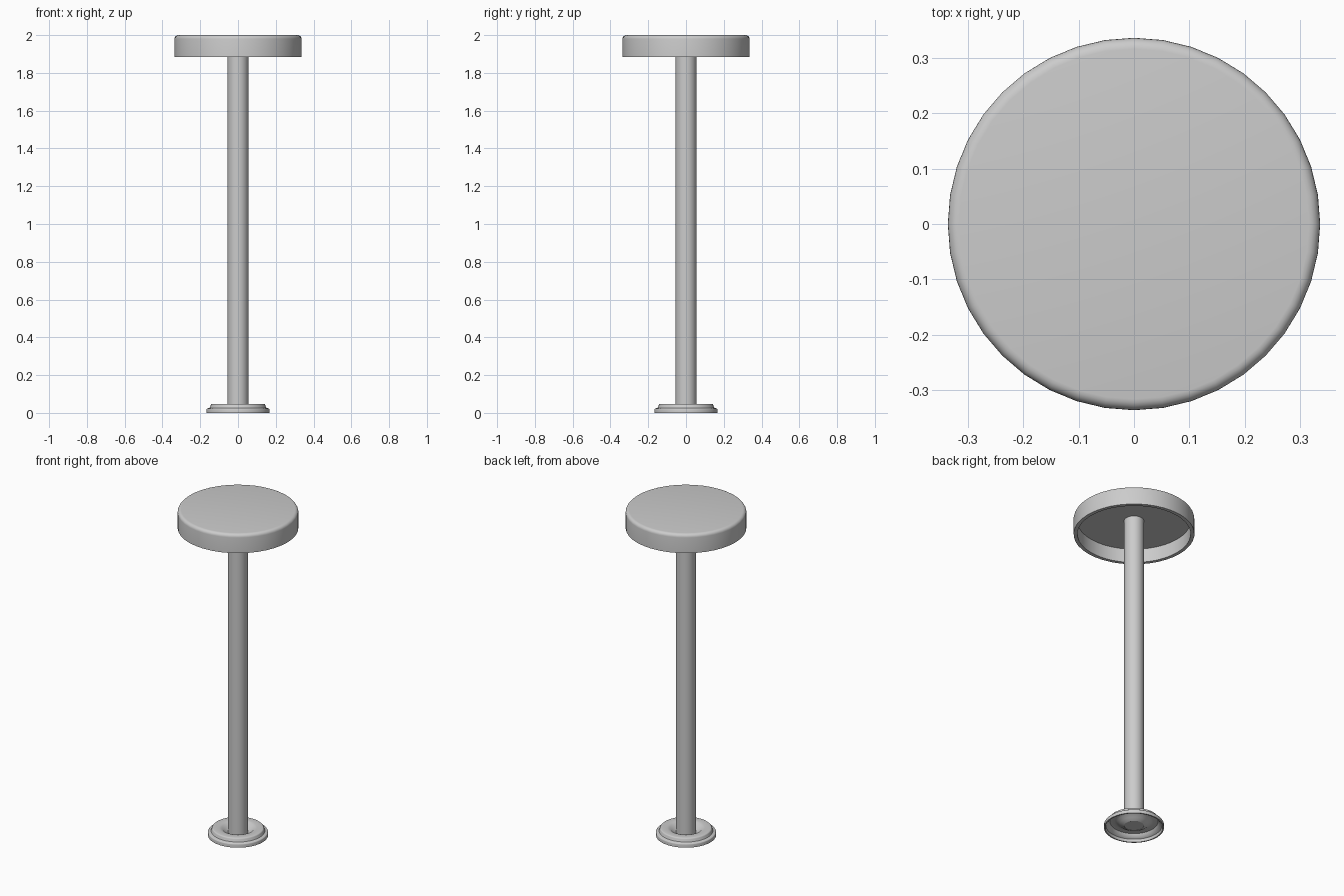
import bpy, bmesh, math

if "Cube" in bpy.data.objects:
    bpy.data.objects.remove(bpy.data.objects["Cube"])


def lathe(name, profile, segments=40, closed=False):
    """Spin an (r, z) profile around the z axis."""
    bm = bmesh.new()
    rings = []
    for r, z in profile:
        if r == 0:
            rings.append([bm.verts.new((0, 0, z))] * segments)
        else:
            rings.append([bm.verts.new((r * math.cos(2 * math.pi * i / segments),
                                        r * math.sin(2 * math.pi * i / segments), z))
                          for i in range(segments)])
    pairs = list(zip(rings, rings[1:]))
    if closed:
        pairs.append((rings[-1], rings[0]))
    for a, b in pairs:
        for i in range(segments):
            j = (i + 1) % segments
            bm.faces.new(list(dict.fromkeys((a[i], a[j], b[j], b[i]))))
    bmesh.ops.recalc_face_normals(bm, faces=bm.faces)
    mesh = bpy.data.meshes.new(name)
    bm.to_mesh(mesh)
    bm.free()
    obj = bpy.data.objects.new(name, mesh)
    bpy.context.collection.objects.link(obj)
    bpy.ops.object.select_all(action='DESELECT')
    obj.select_set(True)
    bpy.context.view_layer.objects.active = obj
    bpy.ops.object.shade_smooth_by_angle(angle=math.radians(40))
    return obj


def arc(cr, cz, rad, start, end, steps=5):
    """Points of a rounded profile corner, angles in degrees."""
    return [(cr + rad * math.cos(math.radians(start + (end - start) * k / steps)),
             cz + rad * math.sin(math.radians(start + (end - start) * k / steps)))
            for k in range(steps + 1)]


# Round cap, hollow underneath, with a softened top edge
lathe("cap", [(0, 1.97), (0.315, 1.97), (0.315, 1.885), (0.336, 1.885)]
      + arc(0.316, 1.98, 0.02, 0, 90) + [(0, 2.0)])

# Straight pole reaching into the cap
lathe("pole", [(0, 0.015), (0.055, 0.015), (0.055, 1.972), (0, 1.972)])

# Thin stepped floor flange that dips towards the pole, hollow below
outer = ([(0.167, 0.0)] + arc(0.161, 0.018, 0.006, 0, 90, 3)
         + [(0.15, 0.027)] + arc(0.137, 0.04, 0.008, 0, 90, 3)
         + [(0.105, 0.048), (0.09, 0.044), (0.075, 0.031), (0.055, 0.018)])
inner = [(0.055, 0.012), (0.078, 0.024), (0.093, 0.036), (0.107, 0.041),
         (0.134, 0.04), (0.143, 0.024), (0.157, 0.017), (0.16, 0.0)]
lathe("base_flange", outer + inner, closed=True)
